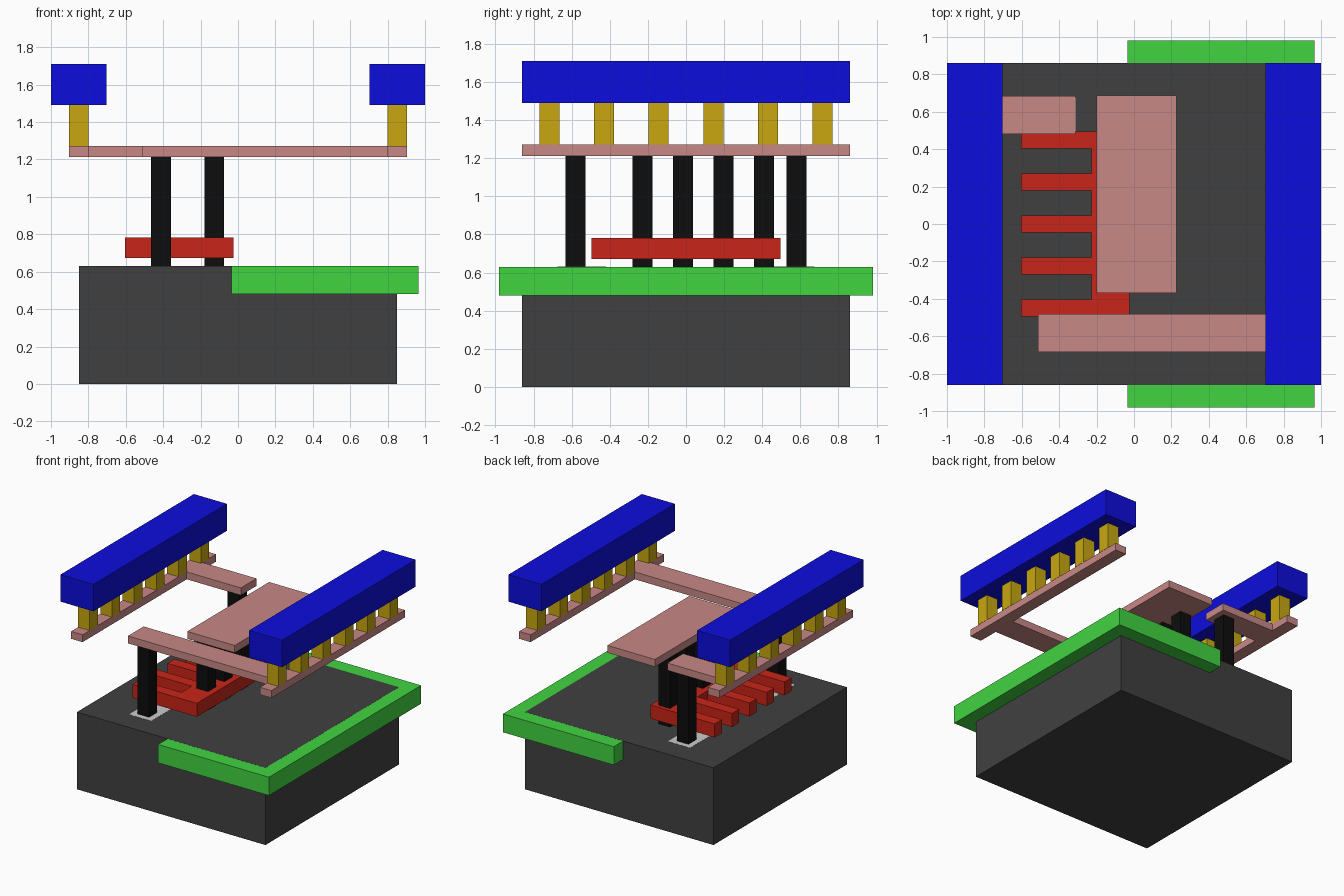
import bpy, bmesh

if "Cube" in bpy.data.objects:
    bpy.data.objects.remove(bpy.data.objects["Cube"])


def material(name, rgb):
    m = bpy.data.materials.new(name)
    m.diffuse_color = (*rgb, 1)
    m.use_nodes = True
    m.node_tree.nodes["Principled BSDF"].inputs["Base Color"].default_value = m.diffuse_color
    return m


DARK = material("dark_grey", (0.051, 0.051, 0.051))
GREEN = material("green", (0.053, 0.66, 0.053))
RED = material("red", (0.58, 0.018, 0.009))
BLACK = material("black", (0.004, 0.004, 0.004))
PINK = material("pink", (0.58, 0.25, 0.24))
GOLD = material("gold", (0.58, 0.39, 0.005))
BLUE = material("blue", (0.004, 0.004, 0.72))


def prism(name, outline, z0, z1, mat=None):
    """Extrude a flat xy outline from z0 up to z1."""
    bm = bmesh.new()
    face = bm.faces.new([bm.verts.new((x, y, z0)) for x, y in outline])
    top = bmesh.ops.extrude_face_region(bm, geom=[face])["geom"]
    bmesh.ops.translate(bm, vec=(0, 0, z1 - z0),
                        verts=[g for g in top if isinstance(g, bmesh.types.BMVert)])
    bmesh.ops.recalc_face_normals(bm, faces=bm.faces)
    me = bpy.data.meshes.new(name)
    bm.to_mesh(me)
    bm.free()
    ob = bpy.data.objects.new(name, me)
    bpy.context.collection.objects.link(ob)
    if mat:
        me.materials.append(mat)
    return ob


def box(name, x0, x1, y0, y1, z0, z1, mat=None):
    return prism(name, [(x0, y0), (x1, y0), (x1, y1), (x0, y1)], z0, z1, mat)


def post(name, x, y, z0, z1, mat, h=0.0525):
    return box(name, x - h, x + h, y - h, y + h, z0, z1, mat)


# Layer heights
BASE, METAL0, METAL1, BAR0, BAR1 = 0.63, 1.213, 1.273, 1.49, 1.71

# Base block and the well slab let into its right side, just under its top face
box("base_block", -0.85, 0.85, -0.86, 0.86, 0, BASE, DARK)
box("well_slab", -0.035, 0.965, -0.98, 0.98, 0.48, BASE - 0.0005, GREEN)

# Light pads under the two end contacts
for name, y0, y1 in (("front_pad", -0.675, -0.42), ("back_pad", 0.42, 0.675)):
    box(name, -0.51, -0.31, y0, y1, BASE - 0.05, BASE + 0.001)

# Comb-shaped gate: spine with five fingers pointing left
comb = [(-0.025, -0.495), (-0.025, 0.495)]
for i in range(5):
    yc = 0.449 - i * 0.2245
    y_hi, y_lo = yc + 0.046, yc - 0.046
    if i:
        comb.append((-0.228, y_hi))
    comb += [(-0.605, y_hi), (-0.605, y_lo)]
    if i < 4:
        comb.append((-0.228, y_lo))
prism("gate_comb", comb, 0.672, 0.782, RED)

# Black contact posts
for y in (-0.58, 0.58):
    post("end_contact", -0.412, y, BASE, METAL0, BLACK)
for i in range(4):
    post("gate_contact", -0.127, -0.2275 + i * 0.2125, BASE, METAL0, BLACK)

# Metal layer: side rails with one arm each, and the centre plate
prism("left_rail", [(-0.903, -0.86), (-0.8, -0.86), (-0.8, 0.482), (-0.312, 0.482),
                    (-0.312, 0.684), (-0.8, 0.684), (-0.8, 0.86), (-0.903, 0.86)],
      METAL0, METAL1, PINK)
prism("right_rail", [(0.903, 0.86), (0.8, 0.86), (0.8, -0.482), (-0.514, -0.482),
                     (-0.514, -0.684), (0.8, -0.684), (0.8, -0.86), (0.903, -0.86)],
      METAL0, METAL1, PINK)
box("centre_plate", -0.2, 0.228, -0.368, 0.686, METAL0, METAL1, PINK)

# Gold pillars carrying the two blue bars
for side, s in (("left", -1), ("right", 1)):
    for i in range(6):
        post(side + "_pillar", s * 0.852, (i - 2.5) * 0.2867, METAL1, BAR0, GOLD)
    xs = sorted((s * 0.702, s * 1.0))
    box(side + "_bar", xs[0], xs[1], -0.86, 0.86, BAR0, BAR1, BLUE)
